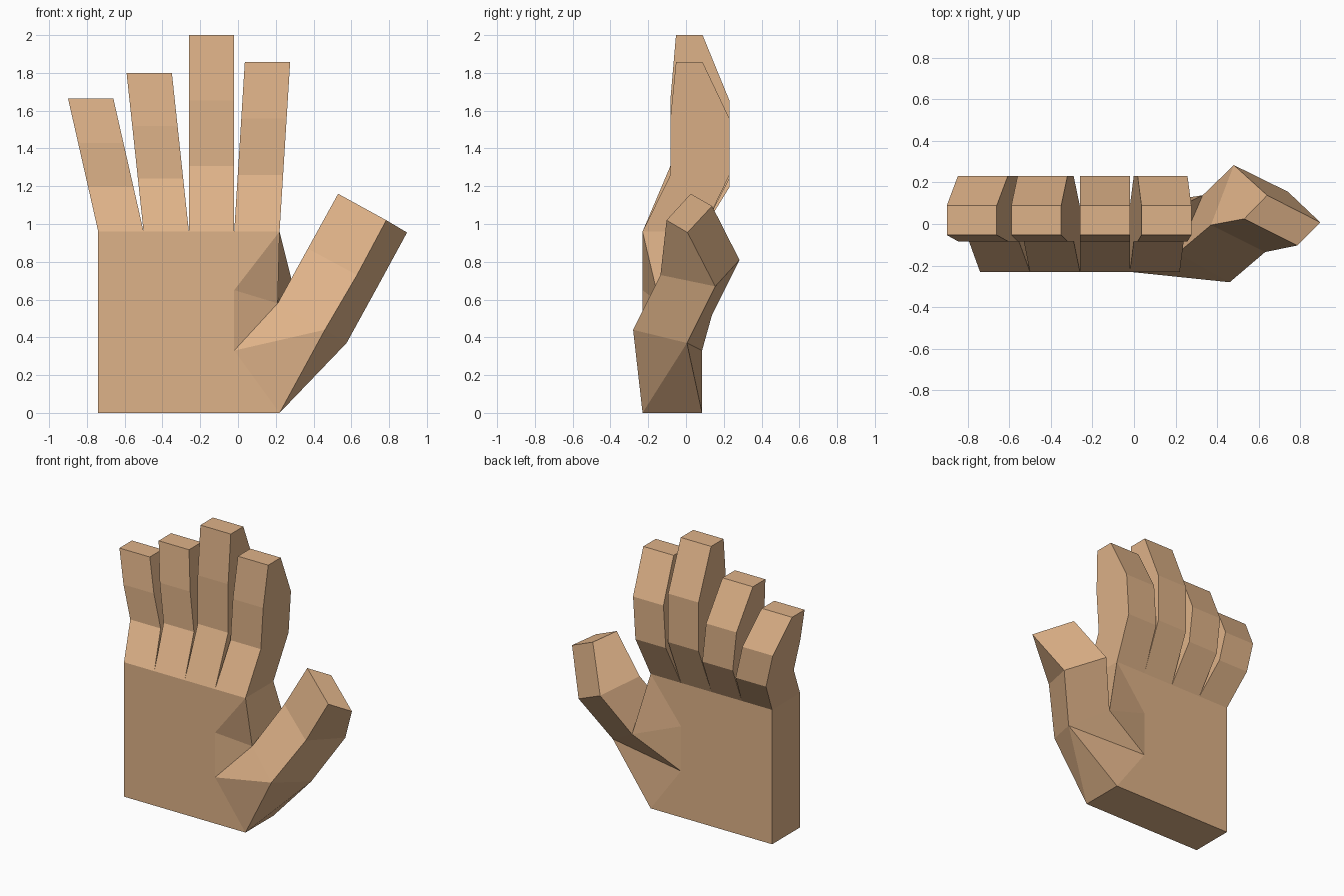
import bpy

if "Cube" in bpy.data.objects:
    bpy.data.objects.remove(bpy.data.objects["Cube"])

skin = bpy.data.materials.new("skin_tan")
skin.diffuse_color = (0.73, 0.445, 0.246, 1)
skin.use_nodes = True
skin.node_tree.nodes["Principled BSDF"].inputs["Base Color"].default_value = skin.diffuse_color

FRONT, BACK, KNUCKLE = -0.23, 0.085, 0.96
LEFT, WIDTH = -0.74, 0.24          # outer palm edge and width of one finger


def make(name, faces):
    """Build a flat-shaded object from faces given as lists of points."""
    verts, index = [], {}
    for p in (p for f in faces for p in f):
        if p not in index:
            index[p] = len(verts)
            verts.append(p)
    mesh = bpy.data.meshes.new(name)
    mesh.from_pydata(verts, [], [[index[p] for p in f] for f in faces])
    mesh.materials.append(skin)
    mesh.update()
    obj = bpy.data.objects.new(name, mesh)
    bpy.context.collection.objects.link(obj)


def loft(rings):
    """Skin four-point rings and close the last one."""
    faces = []
    for a, b in zip(rings, rings[1:]):
        for i in range(4):
            j = (i + 1) % 4
            faces.append([a[i], a[j], b[j], b[i]])
    return faces + [list(rings[-1])]


# Fingers: three bent segments, leaning outward toward the tip
depths = [(FRONT, BACK), (-0.083, 0.23), (-0.083, 0.23), (-0.053, 0.088)]
fingers = [("little_finger", -0.16, 1.665), ("ring_finger", -0.09, 1.80),
           ("middle_finger", 0.0, 2.0), ("index_finger", 0.056, 1.857)]
for n, (name, lean, top) in enumerate(fingers):
    rings = []
    for k, (yf, yb) in enumerate(depths):
        x0 = LEFT + n * WIDTH + lean * k / 3
        x1 = x0 + WIDTH
        z = KNUCKLE + (top - KNUCKLE) * k / 3
        rings.append([(x0, yf, z), (x1, yf, z), (x1, yb, z), (x0, yb, z)])
    make(name, loft(rings))

# Palm: block with the thumb corner cut away
corner = [(0.22, 0), (-0.02, 0.33), (-0.02, 0.65), (0.22, KNUCKLE)]
outline = [(LEFT, 0)] + corner + [(LEFT + i * WIDTH, KNUCKLE) for i in (3, 2, 1, 0)]
pf = [(x, FRONT, z) for x, z in outline]
pb = [(x, BACK, z) for x, z in outline]
make("palm", [pf, pb[::-1],
              [pf[0], pb[0], pb[1], pf[1]],
              [pb[0], pf[0], pf[-1], pb[-1]]])

# Thumb: two segments above a root that blends into the palm
root = [(0.46, -0.28, 0.44), (0.575, 0.005, 0.37), (0.33, 0.138, 0.52), (0.21, -0.14, 0.58)]
joint = [(0.63, -0.135, 0.73), (0.74, 0.155, 0.67), (0.48, 0.283, 0.81), (0.37, -0.005, 0.87)]
tip = [(0.785, -0.103, 1.02), (0.895, 0.008, 0.955), (0.64, 0.138, 1.095), (0.53, 0.025, 1.16)]
make("thumb", loft([root, joint, tip]))

# Thumb root and the web up to the index finger
a, b, d, c = root
D, C, B, A = [(x, FRONT, z) for x, z in corner]
D2, C2, B2, A2 = [(x, BACK, z) for x, z in corner]
make("thumb_root", [
    [A, B, c], [B, C, c], [C, a, c], [C, D, a],
    [D, b, a], [D, D2, b],
    [c, d, A2, A],
    [A2, d, B2], [B2, d, C2], [C2, d, b], [C2, b, D2]])
